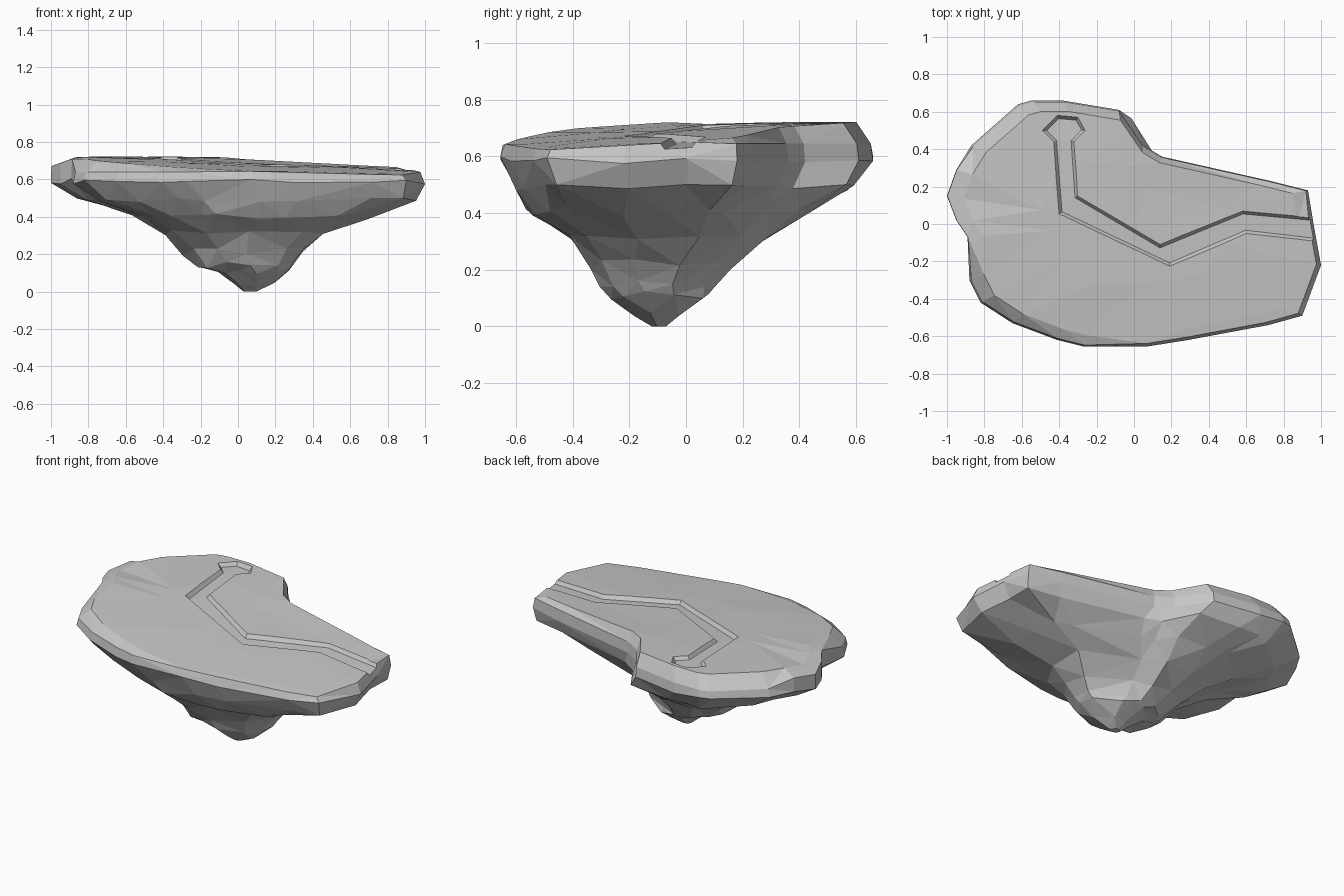
import bpy, bmesh, math, random
from mathutils import Vector

random.seed(5)
if "Cube" in bpy.data.objects:
    bpy.data.objects.remove(bpy.data.objects["Cube"], do_unlink=True)

stone = bpy.data.materials.new("grey stone")
stone.use_nodes = True
GREY = (0.57, 0.57, 0.57, 1)
stone.diffuse_color = GREY
stone.node_tree.nodes["Principled BSDF"].inputs["Base Color"].default_value = GREY

# Island plan, clockwise from the left end
OUTLINE = [(-1, .15), (-.95, .29), (-.87, .42), (-.62, .64), (-.55, .66), (-.38, .66),
           (-.08, .61), (.05, .42), (.15, .36), (.73, .23), (.93, .18), (.96, 0),
           (1, -.22), (.9, -.49), (.72, -.54), (.29, -.62), (.07, -.655), (-.27, -.655),
           (-.41, -.62), (-.65, -.53), (-.82, -.42), (-.88, -.3), (-.89, -.07), (-.95, .02)]

# Underside levels: height, x range, y range, roundness, every nth point, roughness
LEVELS = [(.49, -.85, .97, -.61, .6, .0, 1, .012),
          (.4, -.58, .70, -.56, .45, .15, 1, .02),
          (.3, -.42, .47, -.42, .31, .35, 2, .03),
          (.22, -.31, .36, -.35, .16, .5, 2, .03),
          (.145, -.22, .31, -.31, .1, .7, 2, .02),
          (.11, -.11, .28, -.26, .08, .8, 2, .015),
          (.04, -.02, .2, -.18, -.02, .9, 4, .01),
          (.0, .03, .1, -.12, -.07, 1, 4, 0)]

# Path sunk into the top, clockwise from its round end
PATH = [(-.49, .5), (-.41, .58), (-.3, .57), (-.26, .5), (-.32, .44), (-.3, .15),
        (.14, -.11), (.58, .07), (1.12, .02), (1.12, -.11), (.6, -.05), (.19, -.225),
        (-.4, .055), (-.43, .44)]


def top_height(x, y):
    """Top surface: a gentle tilt, falling at the front and left rims."""
    z = min(.72, .69 - .04 * x + .05 * y) - .03 * max(0, -y - .3)
    return z - .35 * max(0, -x - .86)


def rim_point(x, y):
    """Top edge: bevelled down at the back and front left, undercut elsewhere."""
    if y > .1 and x > -.9:
        return x * .988, y * .988, .645
    if y < -.2 and x < 0:
        return x * .988, y * .988, .64
    s = .998 if x < -.8 else .975
    return x * s, y * s, top_height(x, y)


def jitter(amount):
    return random.uniform(-amount, amount)


def offset(points, d):
    """Move every edge of a clockwise polygon inward by d."""
    out = []
    for i, p in enumerate(points):
        p, a, b = Vector(p), Vector(points[i - 1]), Vector(points[(i + 1) % len(points)])
        u, v = (p - a).normalized(), (b - p).normalized()
        n, m = Vector((u.y, -u.x)), Vector((v.y, -v.x))
        out.append(p + (n + m) * (d / (1 + n.dot(m))))
    return out


def bridge(bm, upper, lower):
    """Join two rings; the lower one may have half as many points."""
    n, k = len(lower), len(upper) // len(lower)
    for i in range(n):
        j, nxt = (i + 1) % n, (k * i + k) % len(upper)
        if k == 2:
            bm.faces.new((upper[2 * i], upper[2 * i + 1], lower[i]))
        bm.faces.new((upper[k * i + k - 1], upper[nxt], lower[j], lower[i]))


def make_object(name, bm):
    bmesh.ops.triangulate(bm, faces=bm.faces[:])
    bmesh.ops.recalc_face_normals(bm, faces=bm.faces[:])
    mesh = bpy.data.meshes.new(name)
    bm.to_mesh(mesh)
    bm.free()
    mesh.materials.append(stone)
    obj = bpy.data.objects.new(name, mesh)
    bpy.context.collection.objects.link(obj)
    return obj


def top_ring(bm, points, scale, rough):
    return [bm.verts.new((x * scale, y * scale,
                          top_height(x * scale, y * scale) + jitter(rough)))
            for x, y in points]


# Island top: rim, shoulder and inner fan
bm = bmesh.new()
rim = [bm.verts.new(rim_point(x, y)) for x, y in OUTLINE]
shoulder = top_ring(bm, OUTLINE, .91, .002)
inner = top_ring(bm, OUTLINE[::2], .5, .003)
centre = bm.verts.new((0, 0, top_height(0, 0)))
bridge(bm, rim, shoulder)
bridge(bm, shoulder, inner)
for i, v in enumerate(inner):
    bm.faces.new((v, inner[(i + 1) % len(inner)], centre))

# Widest ring, then the craggy underside down to the tip
ring = [bm.verts.new((x, y, .59 + jitter(.015))) for x, y in OUTLINE]
bridge(bm, rim, ring)
for z, x0, x1, y0, y1, roundness, step, rough in LEVELS:
    lower = []
    for x, y in OUTLINE[::step]:
        angle = math.atan2(y / .66, x)
        px = x + (math.cos(angle) - x) * roundness
        py = y / .66 + (math.sin(angle) - y / .66) * roundness
        s = 1 + jitter(rough * 2)
        lower.append(bm.verts.new(((x0 + x1) / 2 + px * s * (x1 - x0) / 2,
                                   (y0 + y1) / 2 + py * s * (y1 - y0) / 2,
                                   z + jitter(rough))))
    bridge(bm, ring, lower)
    ring = lower
bm.faces.new(ring)
island = make_object("island", bm)

# Cutter with sloping sides for the sunken path
bm = bmesh.new()
floor = [bm.verts.new((x, y, top_height(x, y) - .022)) for x, y in offset(PATH, .016)]
lid = [bm.verts.new((x, y, top_height(x, y) + .022)) for x, y in offset(PATH, -.016)]
bridge(bm, lid, floor)
bm.faces.new(floor)
bm.faces.new(lid)
cutter = make_object("path_cutter", bm)

# Carve the path and drop the cutter
cut = island.modifiers.new("sunken_path", "BOOLEAN")
cut.operation, cut.solver, cut.object = "DIFFERENCE", "EXACT", cutter
bpy.context.view_layer.objects.active = island
island.select_set(True)
bpy.ops.object.modifier_apply(modifier=cut.name)
bpy.data.objects.remove(cutter, do_unlink=True)
